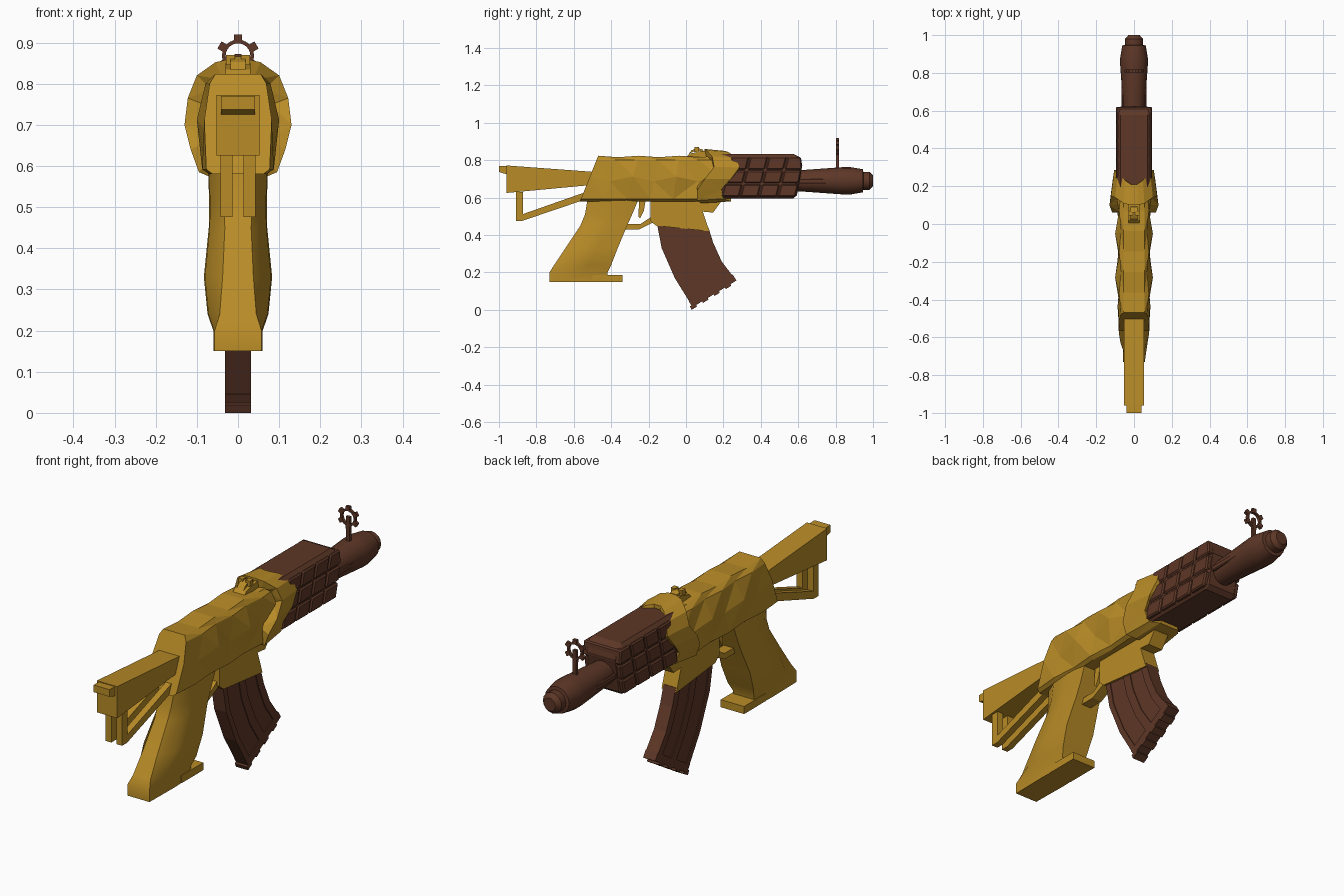
import bpy, bmesh, math
from math import sin, cos, pi, radians

if "Cube" in bpy.data.objects:
    bpy.data.objects.remove(bpy.data.objects["Cube"], do_unlink=True)


def material(name, rgb):
    m = bpy.data.materials.new(name)
    m.use_nodes = True
    m.diffuse_color = (*rgb, 1)
    m.node_tree.nodes["Principled BSDF"].inputs["Base Color"].default_value = (*rgb, 1)
    return m


GOLD = material("ochre gold", (0.48, 0.26, 0.02))
BROWN = material("dark brown", (0.11, 0.038, 0.02))


def finish(name, bm, mat, bevel=0, smooth=0):
    bmesh.ops.recalc_face_normals(bm, faces=bm.faces)
    me = bpy.data.meshes.new(name)
    bm.to_mesh(me)
    bm.free()
    me.materials.append(mat)
    ob = bpy.data.objects.new(name, me)
    bpy.context.collection.objects.link(ob)
    if bevel:
        b = ob.modifiers.new("bevel", "BEVEL")
        b.width, b.segments, b.limit_method = bevel, 1, "ANGLE"
    if smooth:
        bpy.ops.object.select_all(action="DESELECT")
        ob.select_set(True)
        bpy.context.view_layer.objects.active = ob
        bpy.ops.object.shade_smooth_by_angle(angle=radians(smooth))
    return ob


def loft(name, rings, mat, caps=True, tris=False, **kw):
    """Skin a list of equal-length point rings."""
    bm = bmesh.new()
    rows = [[bm.verts.new(p) for p in r] for r in rings]
    n = len(rows[0])
    for a, b in zip(rows, rows[1:]):
        for i in range(n):
            j = (i + 1) % n
            bm.faces.new((a[i], a[j], b[j], b[i]))
    if caps:
        bm.faces.new(rows[0])
        bm.faces.new(rows[-1])
    if tris:
        bmesh.ops.triangulate(bm, faces=[f for f in bm.faces if len(f.verts) == 4])
    return finish(name, bm, mat, **kw)


def prism(name, profile, half, mat, x=0, **kw):
    """Extrude a side (y, z) profile across x."""
    return loft(name, [[(x + s * half, y, z) for y, z in profile] for s in (-1, 1)], mat, **kw)


def block(name, half, y0, y1, z0, z1, mat, x=0, **kw):
    return prism(name, [(y0, z0), (y1, z0), (y1, z1), (y0, z1)], half, mat, x, **kw)


def mirrored(half):
    """Complete a half outline of tuples whose first value is x."""
    return half + [(-p[0], *p[1:]) for p in reversed(half)]


# receiver: faceted body with alternating top and bottom widths, raked rear
rings = []
for i in range(7):
    t = i / 6
    wave = 0.010 * (-1) ** i
    mid, low, top = 0.09 + wave, 0.082 - wave / 2, 0.074 - wave / 2
    lift = 0.004 * (-1) ** i
    rear = lambda z: -0.565 + (z - 0.585) * 0.4
    half = [(low * 0.8, 0.58), (low, 0.592), (mid if i else 0.082, 0.70 + 3 * lift), (top, 0.80), (0.055, 0.82 + lift)]
    rings.append([(x, rear(z) * (1 - t) + 0.18 * t, z) for x, z in mirrored(half)])
loft("receiver", rings, GOLD, tris=True)

# collar: flared band with a ragged front edge; x, z, rear y, front y
band = mirrored([(0.06, 0.57, 0.08, 0.24), (0.095, 0.585, 0.06, 0.20), (0.115, 0.64, 0.06, 0.19),
                 (0.13, 0.70, 0.10, 0.24), (0.122, 0.765, 0.15, 0.285), (0.10, 0.82, 0.14, 0.27),
                 (0.055, 0.852, 0.11, 0.23), (0.02, 0.86, 0.10, 0.21)])


def band_ring(sx, sz, front):
    return [(x * sx, yf if front else yr, 0.71 + (z - 0.71) * sz) for x, z, yr, yf in band]


loft("collar", [band_ring(0.65, 0.7, 0), band_ring(1, 1, 0), band_ring(0.86, 0.93, 1),
                band_ring(0.6, 0.7, 1)], GOLD, caps=False, tris=True)

# handguard: core plus slanted raised panels that leave grooves between them
prism("handguard_core", [(0.15, 0.595), (0.59, 0.595), (0.625, 0.79), (0.595, 0.832), (0.15, 0.832)],
      0.089, BROWN, bevel=0.018)
for row in range(3):
    z0 = 0.605 + row * 0.073
    z1 = z0 + 0.066
    for col in range(4):
        lean = lambda z: 0.19 + col * 0.1 + (z - 0.6) * 0.25
        prism(f"handguard_panel_{row}_{col}",
              [(lean(z0), z0), (lean(z0) + 0.093, z0),
               (min(lean(z1) + 0.093, 0.615), z1), (lean(z1), z1)], 0.096, BROWN, bevel=0.006)

# barrel sleeve and muzzle cap
sleeve = [(0.58, 0.056), (0.63, 0.058), (0.84, 0.073), (0.88, 0.073), (0.945, 0.062),
          (0.948, 0.048), (0.98, 0.048), (1.0, 0.03)]
loft("barrel", [[(r * cos(k * pi / 8), y, 0.69 + r * sin(k * pi / 8)) for k in range(16)]
                for y, r in sleeve], BROWN, smooth=30)
block("barrel_side_rib", 0.066, 0.6, 0.84, 0.675, 0.70, BROWN, bevel=0.004)

# front sight: post and toothed ring
block("front_sight_post", 0.009, 0.803, 0.817, 0.74, 0.872, BROWN)
ring_z = 0.868


def arc_ring(r, y):
    return [(r * cos(k * pi / 12), y, ring_z + r * sin(k * pi / 12)) for k in range(24)]


loft("front_sight_ring", [arc_ring(r, y) for r, y in
     ((0.03, 0.803), (0.039, 0.803), (0.039, 0.817), (0.03, 0.817), (0.03, 0.803))], BROWN, caps=False)
for k in range(6):
    a = radians(30 + 60 * k)
    tooth = [(r * cos(a) - s * sin(a), ring_z + r * sin(a) + s * cos(a))
             for r, s in ((0.036, -0.01), (0.052, -0.01), (0.052, 0.01), (0.036, 0.01))]
    loft(f"front_sight_tooth_{k}", [[(x, y, z) for x, z in tooth] for y in (0.803, 0.817)], BROWN)

# rear sight
prism("rear_sight_base", [(0.0, 0.815), (0.12, 0.815), (0.12, 0.85), (0.09, 0.85), (0.02, 0.835)], 0.03, GOLD)
prism("rear_sight_arch", [(0.015, 0.835), (0.03, 0.853), (0.06, 0.866), (0.09, 0.856), (0.1, 0.84),
                          (0.085, 0.845), (0.06, 0.855), (0.035, 0.843)], 0.018, GOLD)
for s in (-1, 1):
    block("rear_sight_ear", 0.011, 0.045, 0.07, 0.845, 0.87, GOLD, x=s * 0.018)

# stock: tapering beam, butt plate, recess and paired struts
prism("stock_beam", [(-0.96, 0.625), (-0.5, 0.668), (-0.5, 0.738), (-0.96, 0.772)], 0.052, GOLD)
prism("stock_butt_plate", [(-1.0, 0.737), (-0.95, 0.722), (-0.95, 0.768), (-1.0, 0.77)], 0.041, GOLD)
for s, side in ((-1, "right"), (1, "left")):
    prism(f"stock_strut_{side}",
          [(-0.91, 0.63), (-0.91, 0.476), (-0.875, 0.476), (-0.53, 0.593), (-0.53, 0.632),
           (-0.872, 0.512), (-0.872, 0.63)], 0.015, GOLD, x=s * 0.028)

# grip: swelling loft; z, rear y, front y, half width, rear narrowing
rings = []
for z, y0, y1, w, back in ((0.15, -0.73, -0.42, 0.06, 0.95), (0.2, -0.73, -0.42, 0.06, 0.95),
                           (0.24, -0.705, -0.40, 0.074, 0.6), (0.33, -0.645, -0.365, 0.083, 0.45),
                           (0.45, -0.565, -0.315, 0.071, 0.45), (0.51, -0.54, -0.288, 0.07, 0.5),
                           (0.6, -0.525, -0.25, 0.073, 0.6)):
    d = y1 - y0
    rings.append([(x, y, z) for x, y in mirrored(
        [(w * back, y0), (w * 0.97, y0 + d * 0.25), (w, y0 + d * 0.6), (w * 0.9, y1)])])
loft("grip", rings, GOLD, smooth=40)
block("grip_toe", 0.06, -0.5, -0.34, 0.15, 0.185, GOLD)

# trigger guard and trigger
prism("trigger_guard", [(-0.355, 0.458), (-0.34, 0.43), (-0.25, 0.43), (-0.15, 0.48), (-0.15, 0.52),
                        (-0.245, 0.458)], 0.025, GOLD)
prism("trigger", [(-0.25, 0.59), (-0.215, 0.59), (-0.225, 0.53), (-0.245, 0.49), (-0.255, 0.5)], 0.012, GOLD)

# magazine well
prism("magazine_well", [(-0.19, 0.6), (-0.19, 0.475), (-0.16, 0.45), (0.125, 0.42), (0.09, 0.525),
                        (0.145, 0.52), (0.185, 0.575), (0.185, 0.6)], 0.038, GOLD)

# magazine: curved box with edge and centre ribs
rear = [(-0.155, 0.46), (-0.13, 0.33), (-0.06, 0.17), (0.03, 0.025)]
front = [(0.12, 0.44), (0.145, 0.36), (0.19, 0.26), (0.262, 0.165)]


def strip(a, b):
    """Closed outline between two fractions of the magazine depth."""
    mix = lambda t: [(r[0] + (f[0] - r[0]) * t, r[1] + (f[1] - r[1]) * t) for r, f in zip(rear, front)]
    return mix(a) + mix(b)[::-1]


prism("magazine", strip(0, 1), 0.027, BROWN)
for name, a, b in (("rear", 0, 0.1), ("centre", 0.42, 0.58), ("front", 0.86, 1)):
    prism(f"magazine_{name}_rib", strip(a, b), 0.031, BROWN)
prism("magazine_base", [(0.015, 0.045), (0.035, 0.014), (0.27, 0.157), (0.25, 0.188)], 0.031, BROWN)
for k in range(4):
    y, z = 0.033 + k * 0.061, 0.013 + k * 0.037
    prism(f"magazine_base_stud_{k}", [(y - 0.012, z + 0.006), (y - 0.003, z - 0.013),
                                      (y + 0.026, z + 0.005), (y + 0.017, z + 0.024)], 0.031, BROWN)
